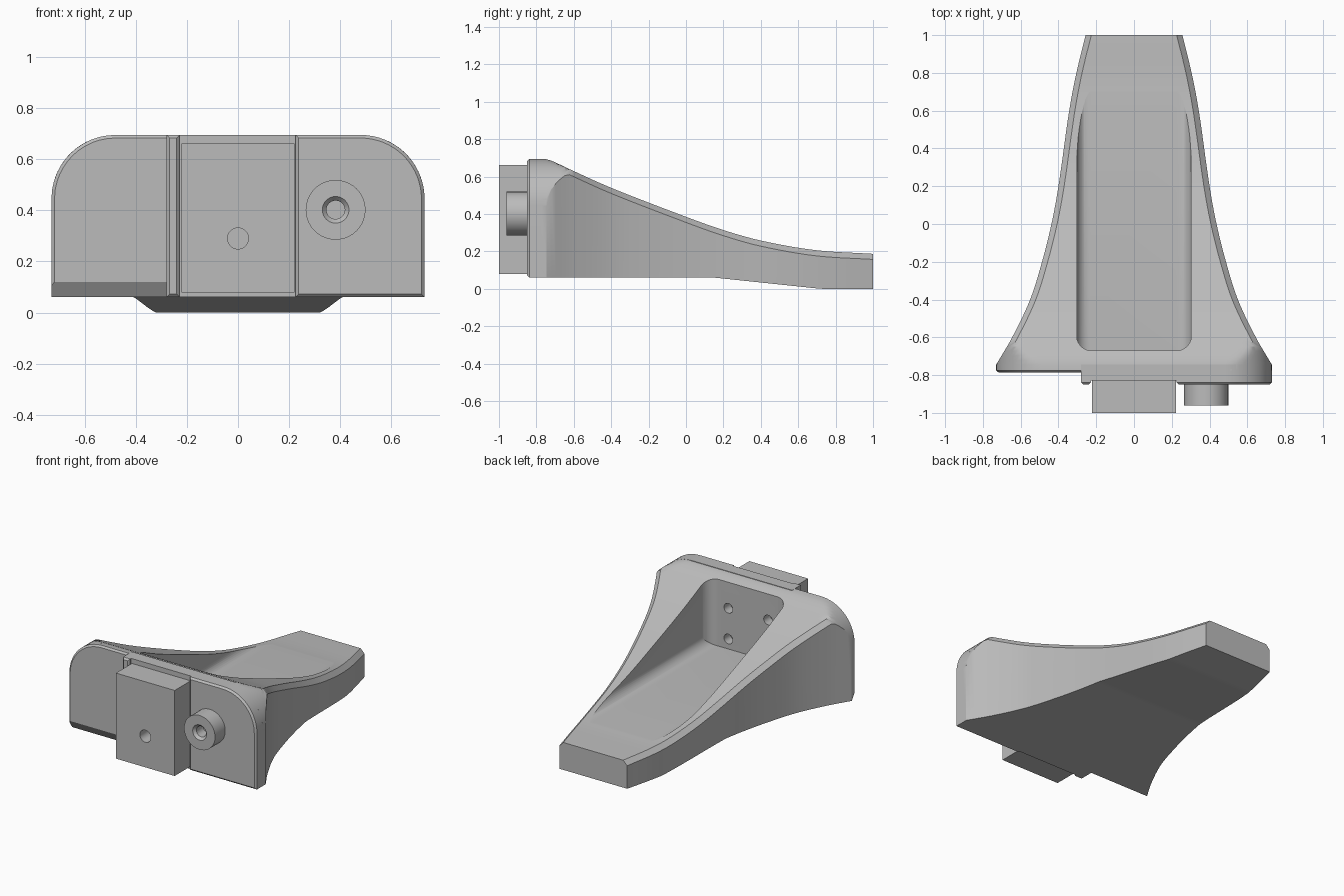
import bpy, bmesh, math
from mathutils import Matrix

if "Cube" in bpy.data.objects:
    bpy.data.objects.remove(bpy.data.objects["Cube"])

grey = bpy.data.materials.new("plain grey")
grey.use_nodes = True
grey.diffuse_color = (0.5, 0.5, 0.5, 1)
grey.node_tree.nodes["Principled BSDF"].inputs["Base Color"].default_value = (0.5, 0.5, 0.5, 1)


def finish(name, bm):
    bmesh.ops.recalc_face_normals(bm, faces=bm.faces)
    mesh = bpy.data.meshes.new(name)
    bm.to_mesh(mesh)
    bm.free()
    mesh.materials.append(grey)
    ob = bpy.data.objects.new(name, mesh)
    bpy.context.collection.objects.link(ob)
    return ob


def prism(name, points, a, b, axis="y", chamfer=0):
    """Extrude an outline along y (points are x, z) or z (points are x, y)."""
    bm = bmesh.new()
    place = (lambda p, t: (p[0], t, p[1])) if axis == "y" else (lambda p, t: (p[0], p[1], t))
    front = bm.faces.new([bm.verts.new(place(p, a)) for p in points])
    rim = list(front.edges)
    ext = bmesh.ops.extrude_face_region(bm, geom=[front], use_keep_orig=True)
    for v in ext["geom"]:
        if isinstance(v, bmesh.types.BMVert):
            v.co["xyz".index(axis)] = b
    if chamfer:
        bmesh.ops.bevel(bm, geom=rim, offset=chamfer, segments=1, affect="EDGES")
    return finish(name, bm)


def rect(x0, x1, z0, z1):
    return [(x0, z0), (x1, z0), (x1, z1), (x0, z1)]


def arc(cx, cz, r, start, end, n=10):
    return [(cx + r * math.cos(math.radians(start + (end - start) * i / n)),
             cz + r * math.sin(math.radians(start + (end - start) * i / n))) for i in range(n + 1)]


def rod(name, x, z, y0, y1, r0, r1=None):
    bm = bmesh.new()
    turn = Matrix.Translation((x, (y0 + y1) / 2, z)) @ Matrix.Rotation(-math.pi / 2, 4, "X")
    bmesh.ops.create_cone(bm, cap_ends=True, segments=40, radius1=r0, radius2=r1 or r0,
                          depth=y1 - y0, matrix=turn)
    return finish(name, bm)


def boolean(ob, other, operation="DIFFERENCE"):
    mod = ob.modifiers.new("cut", "BOOLEAN")
    mod.object, mod.operation, mod.solver = other, operation, "EXACT"
    bpy.context.view_layer.objects.active = ob
    bpy.ops.object.modifier_apply(modifier=mod.name)
    bpy.data.objects.remove(other)


def curve(table, y):
    """Smooth interpolation through (y, value) pairs."""
    if y <= table[0][0]:
        return table[0][1]
    last = len(table) - 1

    def slope(i):
        a, b = table[max(i - 1, 0)], table[min(i + 1, last)]
        return (b[1] - a[1]) / (b[0] - a[0])
    i = max(k for k in range(last) if table[k][0] <= y)
    (y0, v0), (y1, v1) = table[i], table[i + 1]
    h = y1 - y0
    t = (y - y0) / h
    return ((1 + 2 * t) * (1 - t) ** 2 * v0 + t * (1 - t) ** 2 * h * slope(i)
            + t * t * (3 - 2 * t) * v1 + t * t * (t - 1) * h * slope(i + 1))


WIDTH = [(-0.745, 0.73), (-0.6, 0.645), (-0.4, 0.55), (-0.2, 0.487), (0, 0.437),
         (0.2, 0.4), (0.6, 0.343), (0.8, 0.305), (1, 0.256)]
TOP = [(-0.76, 0.695), (-0.72, 0.685), (-0.63, 0.643), (-0.4, 0.54), (0, 0.385),
       (0.2, 0.314), (0.4, 0.258), (0.69, 0.207), (1, 0.187)]
BOTTOM, CORNER = 0.06, 0.25


# Body: a loft of cross-sections from the front plate to the narrow tail
def section(y, inset=0, lift=0):
    w, top = curve(WIDTH, y) - inset, curve(TOP, y) - inset
    bottom = BOTTOM * min(1, max(0, (0.72 - y) / 0.57)) + lift
    c = 0.03 if y > -0.63 else 0.002
    start = min(0.48, w - 0.1)
    xs = [start + (w - c - start) * math.sin(k * math.pi / 24) for k in range(13)] + [w]
    r = CORNER - inset
    half = []
    for x in xs:
        shoulder = 0.445 + math.sqrt(max(0, r * r - max(0, x - 0.48) ** 2))
        edge = top - max(0, x - w + c)
        half.append((x, min(edge, shoulder)))
    half.append((w, bottom))
    return [(-x, y, z) for x, z in reversed(half)] + [(x, y, z) for x, z in half]


rows = [section(-0.785, 0.012, 0.06), section(-0.775, 0, 0.045), section(-0.745)]
rows += [section(-0.745 + 1.745 * i / 72) for i in range(1, 73)]
bm = bmesh.new()
rings = [[bm.verts.new(p) for p in row] for row in rows]
for a, b in zip(rings, rings[1:]):
    for i in range(len(a)):
        j = (i + 1) % len(a)
        bm.faces.new((a[i], a[j], b[j], b[i]))
bm.faces.new(rings[0])
bm.faces.new(rings[-1])
body = finish("body", bm)

# Pocket with rounded floor edges and rounded front corners
FLOOR, HALF, FILLET = 0.207, 0.303, 0.07
cx, cz = HALF - FILLET, FLOOR + FILLET
pocket = prism("pocket_cutter", arc(-cx, cz, FILLET, 180, 270) + arc(cx, cz, FILLET, 270, 360)
               + [(HALF, 1), (-HALF, 1)], -0.8, 1.2)
plan = prism("pocket_plan", arc(-HALF + 0.08, -0.59, 0.081, 180, 270)
             + arc(HALF - 0.08, -0.59, 0.081, 270, 360) + [(0.4, 0), (0.4, 1.1), (-0.4, 1.1), (-0.4, 0)],
             0, 1.1, "z")
boolean(pocket, plan, "INTERSECT")
boolean(body, pocket)

# Screw holes in the pocket's front wall
for x in (-0.15, 0.15):
    for z in (0.275, 0.485):
        boolean(body, rod("hole_cutter", x, z, -0.74, -0.6, 0.033))

# Raised front plate, centre strip and lip
shoulder = arc(0.48, 0.445, CORNER, 0, 90, 16)
plate = prism("front_plate", [(0.225, BOTTOM), (0.73, BOTTOM)] + shoulder + [(0.225, 0.695)],
              -0.85, -0.745, chamfer=0.012)
centre = prism("centre_strip", rect(-0.235, 0.23, BOTTOM, 0.695), -0.828, -0.745)
lip = prism("front_lip", rect(-0.28, -0.228, BOTTOM, 0.695), -0.85, -0.745, chamfer=0.012)

# Mounting block with a hole
block = prism("mounting_block", rect(-0.222, 0.222, 0.078, 0.662), -1, -0.82)
boolean(block, rod("hole_cutter", 0, 0.29, -1.05, -0.88, 0.041))

# Round boss with a countersunk hole
boss = rod("round_boss", 0.382, 0.402, -0.96, -0.84, 0.117)
boolean(boss, rod("hole_cutter", 0.382, 0.402, -1, -0.87, 0.036))
boolean(boss, rod("sink_cutter", 0.382, 0.402, -0.961, -0.94, 0.053, 0.034))

# Smooth shading with sharp edges kept
for ob in (body, plate, centre, lip, block, boss):
    bpy.ops.object.select_all(action="DESELECT")
    ob.select_set(True)
    bpy.context.view_layer.objects.active = ob
    bpy.ops.object.shade_smooth_by_angle(angle=math.radians(28))
